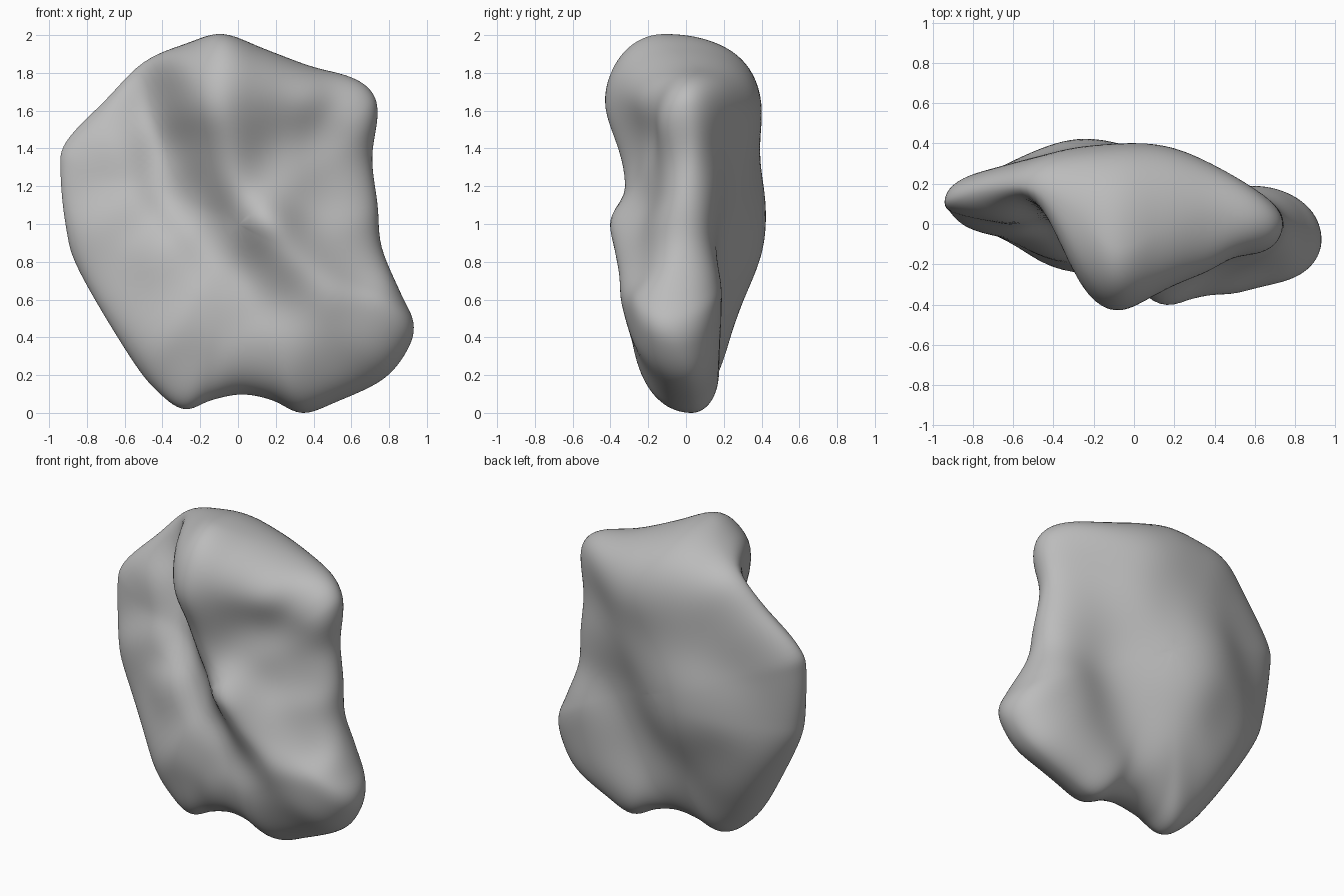
import bpy, bmesh, math
from mathutils import Vector

if "Cube" in bpy.data.objects:
    bpy.data.objects.remove(bpy.data.objects["Cube"])

# All measurements below are (x, z, depth y) in hundredths of a unit.
OUTLINE = [(-8, 201, -12), (-27, 196, 4), (-50, 186, 18), (-70, 166, 18),
           (-91, 144, 13), (-94, 128, 10), (-91, 98, 8), (-84, 75, 6),
           (-56, 28, -3), (-41, 10, -5), (-28, 2, -5), (-14, 7, -3),
           (2, 10, 0), (18, 7, 2), (34, 0, 3), (52, 6, 2),
           (77, 18, 0), (90, 34, -5), (93, 48, -8), (86, 64, -6),
           (76, 88, -2), (74, 110, 0), (71, 135, 2), (74, 158, 0),
           (71, 170, 1), (60, 178, 3), (38, 184, 5), (14, 193, -2)]

FRONT = [(-12, 186, -36), (-12, 174, -41), (-11, 160, -42), (-8, 142, -36),
         (-26, 176, -31), (-24, 160, -32), (-18, 139, -27), (-5, 122, -31),
         (7, 172, -37), (8, 156, -35), (22, 148, -25), (12, 130, -28),
         (14, 99, -40), (-42, 168, 4), (-36, 145, 0), (-27, 122, -8),
         (-14, 102, -16), (4, 82, -24), (-75, 130, 2), (-55, 140, 2),
         (-59, 168, 12), (-60, 100, -7), (-40, 78, -18), (-35, 45, -23),
         (-30, 25, -20), (-10, 55, -24), (-68, 75, -6), (10, 28, -23),
         (24, 62, -28), (29, 82, -37), (42, 66, -35), (35, 40, -29),
         (60, 45, -30), (78, 45, -26), (50, 22, -21), (28, 169, -27),
         (60, 163, -14), (45, 144, -16), (45, 115, -18), (30, 120, -24),
         (60, 85, -21), (44, 94, -26), (58, 128, -13), (-52, 58, -14)]

BACK = [(-20, 170, 38), (10, 170, 38), (-50, 150, 33), (-72, 130, 27),
        (40, 165, 29), (60, 150, 16), (-20, 140, 39), (-18, 105, 42),
        (-50, 100, 36), (-75, 100, 24), (15, 130, 35), (45, 120, 21),
        (62, 100, 14), (32, 85, 18), (60, 60, 19), (30, 50, 16),
        (-15, 75, 36), (-20, 45, 25), (-26, 22, 17), (4, 60, 23),
        (-45, 60, 28), (8, 95, 32), (75, 45, 15), (45, 22, 17)]

CENTRE = Vector((0, 1))
STEPS = 6        # samples between neighbouring outline points
RINGS = 36       # rings from the middle to the rim


def closed_curve(points):
    """Smooth closed curve through the outline points."""
    pts = [Vector(p) / 100 for p in points]
    n, curve = len(pts), []
    for i in range(n):
        a, b, c, d = (pts[(i + k - 1) % n] for k in range(4))
        for s in range(STEPS):
            t = s / STEPS
            curve.append(b + (c - a) * t / 2
                         + (a * 2 - b * 5 + c * 4 - d) * t**2 / 2
                         + (b * 3 - a - c * 3 + d) * t**3 / 2)
    return curve


rim = closed_curve(OUTLINE)


def roundness(t):
    """Blend that rolls each side over into the rim."""
    return math.sqrt(max(0, 1 - t**6))


def rim_towards(flat):
    """Rim sample lying in the same direction as a flat point."""
    ray = flat.normalized()
    return max(rim, key=lambda r: (r.xy - CENTRE).normalized().dot(ray))


class Relief:
    """Smooth depth field through scattered depth samples."""

    def __init__(self, samples, width, passes):
        self.width = width
        self.spots, target = [], []
        for p in samples:
            p = Vector(p) / 100
            flat = p.xy - CENTRE
            edge = rim_towards(flat)
            w = roundness(flat.length / (edge.xy - CENTRE).length)
            self.spots.append(p.xy)
            target.append((p.z - (1 - w) * edge.z) / max(w, 0.3))
        self.values = target[:]
        # Sharpen the blurred field until it meets the samples
        for _ in range(passes):
            now = [self.depth(s) for s in self.spots]
            self.values = [v + 0.8 * (t - d)
                           for v, t, d in zip(self.values, target, now)]

    def depth(self, at):
        weights = [math.exp(-(at - s).length_squared / (2 * self.width**2))
                   + 1e-9 for s in self.spots]
        return sum(w * v for w, v in zip(weights, self.values)) / sum(weights)


def build_rock():
    bm = bmesh.new()
    count = len(rim)
    rim_ring = [bm.verts.new((r.x, r.z, r.y)) for r in rim]
    for relief in (Relief(FRONT, 0.12, 9), Relief(BACK, 0.17, 15)):
        middle = bm.verts.new((CENTRE.x, relief.depth(CENTRE), CENTRE.y))
        previous = None
        for k in range(1, RINGS + 1):
            t = math.sin(math.pi / 2 * k / RINGS)
            w = roundness(t)
            ring = rim_ring
            if k < RINGS:
                ring = []
                for r in rim:
                    flat = CENTRE.lerp(r.xy, t)
                    y = w * relief.depth(flat) + (1 - w) * r.z
                    ring.append(bm.verts.new((flat.x, y, flat.y)))
            for i in range(count):
                j = (i + 1) % count
                if previous:
                    bm.faces.new((previous[i], previous[j], ring[j], ring[i]))
                else:
                    bm.faces.new((middle, ring[j], ring[i]))
            previous = ring
    bmesh.ops.recalc_face_normals(bm, faces=bm.faces)
    # Relax the surface a little, as if weathered
    for _ in range(3):
        bmesh.ops.smooth_vert(bm, verts=bm.verts, factor=0.4,
                              use_axis_x=True, use_axis_y=True, use_axis_z=True)
    # Rest the lowest point on the ground
    low = min(v.co.z for v in bm.verts)
    bmesh.ops.translate(bm, verts=bm.verts, vec=(0, 0, -low))
    mesh = bpy.data.meshes.new("rock")
    bm.to_mesh(mesh)
    bm.free()
    mesh.shade_smooth()
    rock = bpy.data.objects.new("rock", mesh)
    bpy.context.collection.objects.link(rock)
    return rock


# Plain grey stone
stone = bpy.data.materials.new("grey_stone")
stone.use_nodes = True
grey = (0.5, 0.5, 0.5, 1)
stone.diffuse_color = grey
shader = stone.node_tree.nodes["Principled BSDF"]
shader.inputs["Base Color"].default_value = grey
shader.inputs["Roughness"].default_value = 0.9

build_rock().data.materials.append(stone)
